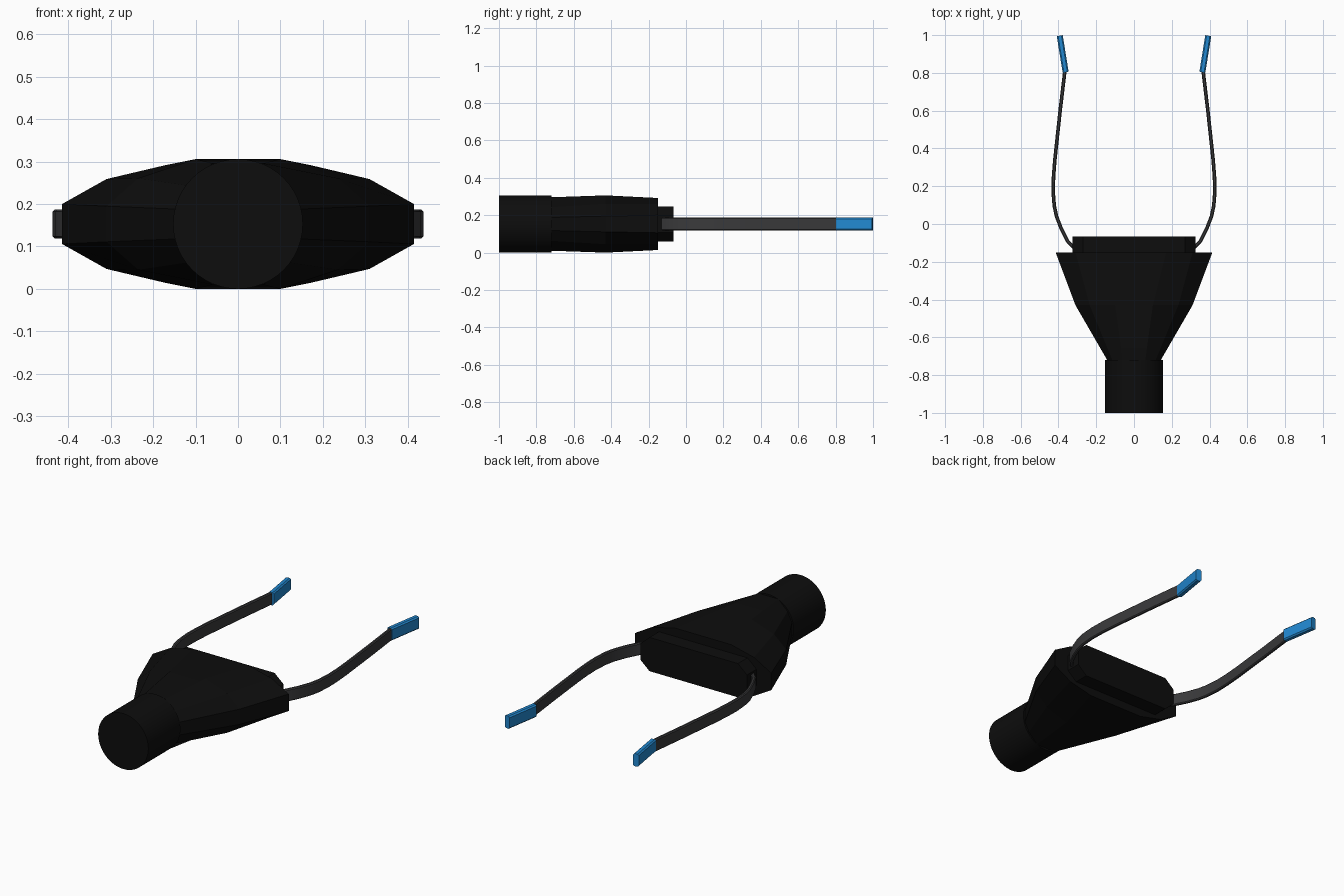
import bpy, bmesh, math
from mathutils import Vector

if "Cube" in bpy.data.objects:
    bpy.data.objects.remove(bpy.data.objects["Cube"])

ZC = 0.153  # height of the centre line


def material(name, rgb):
    m = bpy.data.materials.new(name)
    m.diffuse_color = (*rgb, 1)
    m.use_nodes = True
    m.node_tree.nodes["Principled BSDF"].inputs["Base Color"].default_value = m.diffuse_color
    return m


BLACK = material("matte black", (0.004, 0.004, 0.004))
GREY = material("dark grey", (0.042, 0.042, 0.044))
BLUE = material("blue", (0.016, 0.25, 0.64))


def loft(name, rings, mat, angle=20):
    """Skin a list of equal-length closed rings and cap both ends."""
    bm = bmesh.new()
    loops = [[bm.verts.new(p) for p in ring] for ring in rings]
    n = len(loops[0])
    for a, b in zip(loops, loops[1:]):
        for i in range(n):
            j = (i + 1) % n
            bm.faces.new((a[i], a[j], b[j], b[i]))
    bm.faces.new(loops[0])
    bm.faces.new(loops[-1])
    bmesh.ops.recalc_face_normals(bm, faces=bm.faces[:])
    me = bpy.data.meshes.new(name)
    bm.to_mesh(me)
    bm.free()
    ob = bpy.data.objects.new(name, me)
    bpy.context.collection.objects.link(ob)
    me.materials.append(mat)
    bpy.ops.object.select_all(action='DESELECT')
    bpy.context.view_layer.objects.active = ob
    ob.select_set(True)
    bpy.ops.object.shade_smooth_by_angle(angle=math.radians(angle))
    return ob


def section(y, quarter):
    """Closed ring at y from one quarter outline, mirrored in x and z."""
    q = quarter
    pts = q + [(x, -z) for x, z in reversed(q)]
    pts += [(-x, -z) for x, z in q] + [(-x, z) for x, z in reversed(q)]
    return [(x, y, ZC + z) for x, z in pts]


def sweep(name, path, thick, height, bevel, mat):
    """Sweep a chamfered upright strip along a path in plan."""
    t, h, b = thick / 2, height / 2, bevel
    prof = [(t, h - b), (t - b, h), (b - t, h), (-t, h - b),
            (-t, b - h), (b - t, -h), (t - b, -h), (t, b - h)]
    p = [Vector(q) for q in path]
    rings = []
    for i, c in enumerate(p):
        d = (p[min(i + 1, len(p) - 1)] - p[max(i - 1, 0)]).normalized()
        rings.append([(c.x + d.y * u, c.y - d.x * u, ZC + v) for u, v in prof])
    return loft(name, rings, mat)


# Round wrist mount
R = 0.153
wrist = [[(R * math.cos(k * math.tau / 48), y, ZC + R * math.sin(k * math.tau / 48))
          for k in range(48)] for y in (-1.0, -0.72)]
loft("wrist_mount", wrist, BLACK, 30)

# Flared palm housing
loft("palm_housing", [
    section(-0.72, [(0.06, 0.143), (0.115, 0.09), (0.142, 0.035)]),
    section(-0.43, [(0.10, 0.153), (0.235, 0.108), (0.31, 0.042)]),
    section(-0.15, [(0.17, 0.139), (0.31, 0.106), (0.415, 0.047)]),
], BLACK, 8)

# Stepped plate at the back of the palm
plate = [(0.27, 0.093), (0.325, 0.045)]
loft("rear_plate", [section(-0.17, plate), section(-0.067, plate)], BLACK)

# Smooth finger path: curved knuckle followed by a straight run
knuckle = [(0.315, -0.128), (0.352, -0.09), (0.385, -0.025), (0.410, 0.04),
           (0.422, 0.095), (0.428, 0.17), (0.426, 0.25), (0.419, 0.34)]
straight = [(0.391, 0.60), (0.366, 0.81)]

for side, s in (("left", -1), ("right", 1)):
    sweep(side + "_finger", [(s * x, y) for x, y in knuckle + straight],
          0.019, 0.068, 0.005, GREY)
    sweep(side + "_fingertip", [(s * 0.362, 0.804), (s * 0.393, 0.997)],
          0.032, 0.070, 0.007, BLUE)
